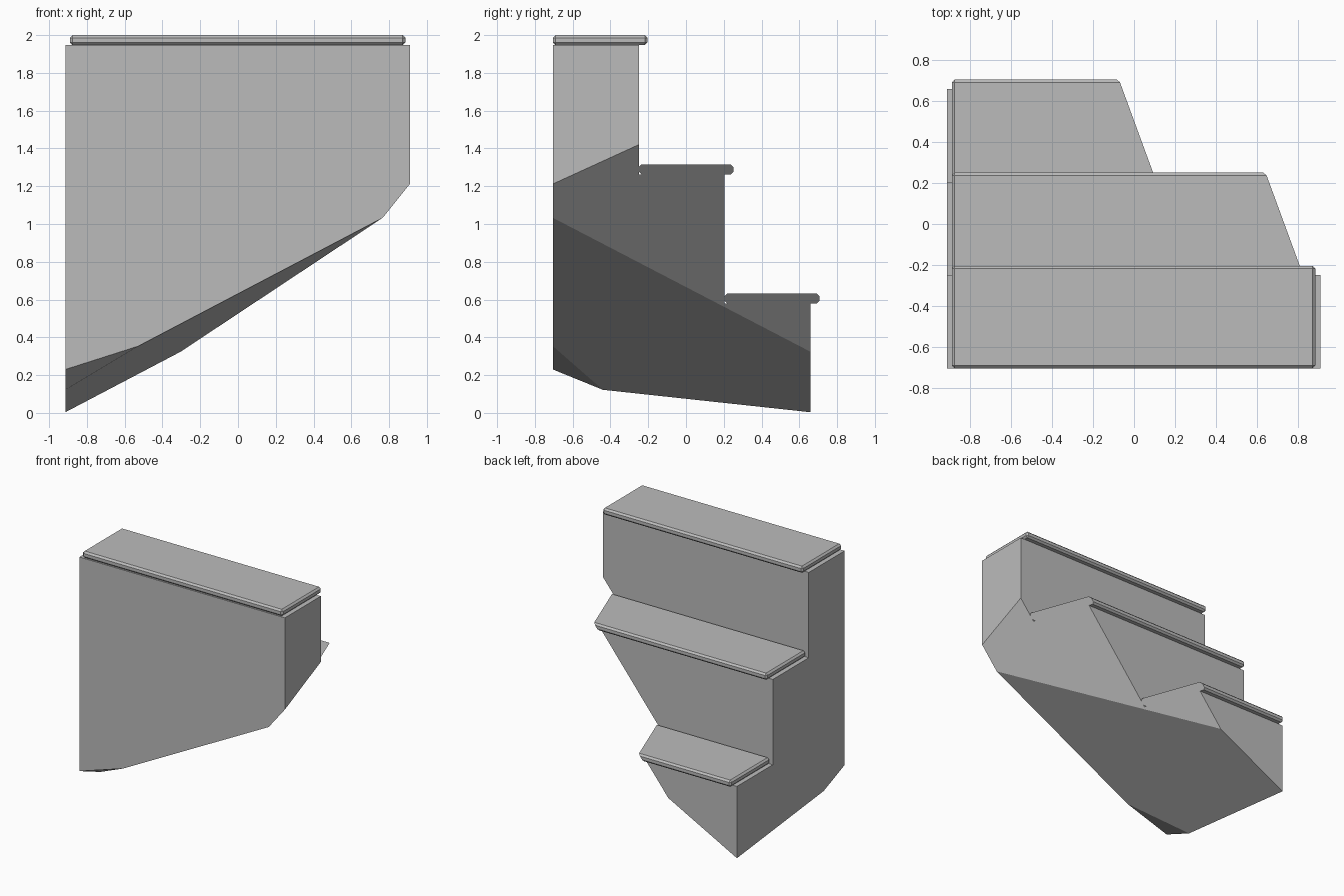
import bpy
import bmesh
from mathutils import Vector

cube = bpy.data.objects.get("Cube")
if cube:
    bpy.data.objects.remove(cube, do_unlink=True)

# Single plain grey
GREY = (0.5, 0.5, 0.5, 1.0)
grey = bpy.data.materials.new("plain_grey")
grey.use_nodes = True
grey.diffuse_color = GREY
grey.node_tree.nodes["Principled BSDF"].inputs["Base Color"].default_value = GREY

X0, X1 = -0.914, 0.91            # body ends
FRONT, RUN = -0.705, 0.455       # front face and depth of each step
TOP, RISE = 1.947, 0.684         # highest step and height of each step
TREAD, NOSE, INSET = 0.053, 0.046, 0.024

# Sloping undersides: a point on the plane, slope along x, slope along y
SIDE_SLOPE = (Vector((X1, FRONT, 1.212)), 1.245, 0.457)
LONG_SLOPE = (Vector((0.77, FRONT, 1.035)), 0.525, -0.108)
CORNER_SLOPE = (Vector((X0, FRONT, 0.23)), 0.32, -0.407)


def cut_below(bm, plane):
    """Remove everything under a sloping plane and cap the cut."""
    point, sx, sy = plane
    cut = bmesh.ops.bisect_plane(
        bm, geom=bm.verts[:] + bm.edges[:] + bm.faces[:], dist=1e-5,
        plane_co=point, plane_no=Vector((-sx, -sy, 1)), clear_inner=True)
    edges = [g for g in cut["geom_cut"] if isinstance(g, bmesh.types.BMEdge)]
    if edges:
        bmesh.ops.contextual_create(bm, geom=edges)


def finish(bm, name):
    bmesh.ops.recalc_face_normals(bm, faces=bm.faces[:])
    mesh = bpy.data.meshes.new(name)
    bm.to_mesh(mesh)
    bm.free()
    mesh.materials.append(grey)
    obj = bpy.data.objects.new(name, mesh)
    bpy.context.collection.objects.link(obj)
    return obj


# Stair body: stepped profile extruded across, then trimmed underneath
profile = [(FRONT, 0)]
for i in range(3):
    z = TOP - i * RISE
    profile += [(FRONT + i * RUN, z), (FRONT + (i + 1) * RUN, z)]
profile.append((FRONT + 3 * RUN, 0))
bm = bmesh.new()
side = bm.faces.new([bm.verts.new((X0, y, z)) for y, z in profile])
ext = bmesh.ops.extrude_face_region(bm, geom=[side], use_keep_orig=True)
bmesh.ops.translate(bm, vec=(X1 - X0, 0, 0),
                    verts=[g for g in ext["geom"] if isinstance(g, bmesh.types.BMVert)])
for plane in (SIDE_SLOPE, LONG_SLOPE, CORNER_SLOPE):
    cut_below(bm, plane)
finish(bm, "stair_body")

# Treads: chamfered slabs overhanging each step, trimmed by the side slope
for i, name in enumerate(("top_tread", "middle_tread", "bottom_tread")):
    bm = bmesh.new()
    bmesh.ops.create_cube(bm, size=1)
    bmesh.ops.scale(bm, vec=(X1 - X0 - 2 * INSET, RUN + NOSE, TREAD), verts=bm.verts)
    bmesh.ops.translate(bm, verts=bm.verts, vec=(
        (X0 + X1) / 2, FRONT + i * RUN + (RUN + NOSE) / 2, TOP - i * RISE + TREAD / 2))
    bmesh.ops.bevel(bm, geom=bm.edges[:], offset=0.014, segments=1, affect='EDGES')
    cut_below(bm, SIDE_SLOPE)
    finish(bm, name)
